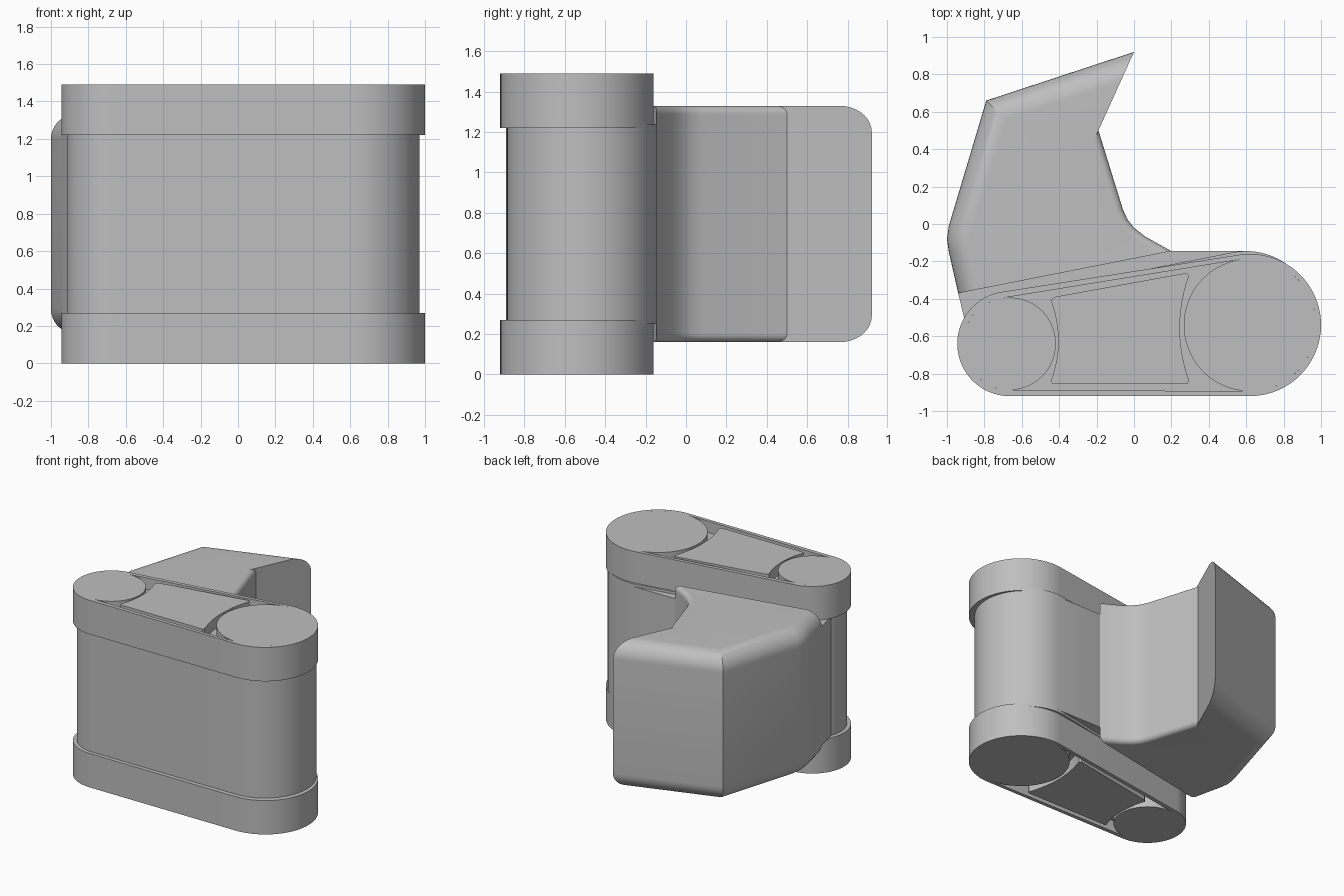
import bpy, math
from mathutils import Vector as V

if "Cube" in bpy.data.objects:
    bpy.data.objects.remove(bpy.data.objects["Cube"])

grey = bpy.data.materials.new("plain_grey")
grey.diffuse_color = (0.52, 0.52, 0.52, 1)
grey.use_nodes = True
grey.node_tree.nodes["Principled BSDF"].inputs["Base Color"].default_value = grey.diffuse_color
HEIGHT = 1.49
LEFT, RIGHT = V((-0.665, -0.64)), V((0.62, -0.54))


def add_mesh(name, verts, faces):
    me = bpy.data.meshes.new(name)
    me.from_pydata(verts, [], faces)
    me.materials.append(grey)
    ob = bpy.data.objects.new(name, me)
    bpy.context.collection.objects.link(ob)
    bpy.ops.object.select_all(action='DESELECT')
    ob.select_set(True)
    bpy.context.view_layer.objects.active = ob
    bpy.ops.object.mode_set(mode='EDIT')
    bpy.ops.mesh.select_all(action='SELECT')
    bpy.ops.mesh.normals_make_consistent(inside=False)
    bpy.ops.object.mode_set(mode='OBJECT')
    bpy.ops.object.shade_smooth_by_angle(angle=math.radians(25))
    return ob


def loft(name, levels):
    """Closed solid through a list of (z, outline) with equal point counts."""
    n = len(levels[0][1])
    verts = [(p[0], p[1], z) for z, pts in levels for p in pts]
    faces = [list(range(n))[::-1], list(range(len(verts) - n, len(verts)))]
    for k in range(len(levels) - 1):
        for i in range(n):
            j = (i + 1) % n
            faces.append([k * n + i, k * n + j, (k + 1) * n + j, (k + 1) * n + i])
    return add_mesh(name, verts, faces)


def prism(name, pts, z0, z1):
    return loft(name, [(z0, pts), (z1, pts)])


def hull(c1, r1, c2, r2, n=40):
    """Outline of a belt running round two circles."""
    d = c2 - c1
    a, b = math.atan2(d.y, d.x), math.acos((r1 - r2) / d.length)
    out = []
    for c, r, s, e in ((c2, r2, a - b, a + b), (c1, r1, a + b, a + 2 * math.pi - b)):
        for k in range(n + 1):
            t = s + (e - s) * k / n
            out.append(c + r * V((math.cos(t), math.sin(t))))
    return out


def circle(c, r, n=72):
    return [c + r * V((math.cos(2 * math.pi * k / n), math.sin(2 * math.pi * k / n)))
            for k in range(n)]


# main body between the caps, plus its wedge-shaped back
prism("body", hull(LEFT, 0.25, V((0.60, -0.515)), 0.37), 0.25, 1.24)
prism("body_back", [(0.6, -0.145), (0.2, -0.145), (-0.94, -0.37), (-0.895, -0.555),
                    (-0.5, -0.6), (0.6, -0.4)], 0.27, 1.22)

# end caps: slab, raised rim, two discs and a waisted plate
CAP, DEEP = 0.27, 0.09
outer = hull(LEFT, 0.28, RIGHT, 0.38)
inner = hull(LEFT, 0.247, RIGHT, 0.354)
plate = []
for k in range(13):      # right side, going up
    t = -0.95 + 1.9 * k / 12
    plate.append((0.245 + 0.055 * t * t, -0.557 + 0.298 * t))
plate += [(0.28, -0.262), (-0.425, -0.39)]
for k in range(13):      # left side, going down
    t = 0.95 - 1.9 * k / 12
    plate.append((-0.405 - 0.045 * t * t, -0.625 + 0.23 * t))
plate += [(-0.435, -0.855), (0.285, -0.855)]

for tag, place in (("bottom", lambda z: z), ("top", lambda z: HEIGHT - z)):
    def span(name, pts, a, b):
        prism(tag + name, pts, *sorted((place(a), place(b))))
    span("_cap", outer, DEEP, CAP)
    span("_disc_small", circle(LEFT, 0.247), 0, DEEP)
    span("_disc_large", circle(RIGHT, 0.354), 0, DEEP)
    span("_plate", plate, 0, DEEP)
    n = len(outer)
    loops = [(outer, 0), (outer, DEEP), (inner, DEEP), (inner, 0)]
    verts = [(p.x, p.y, place(z)) for pts, z in loops for p in pts]
    faces = []
    for k in range(4):
        for i in range(n):
            j, m = (i + 1) % n, (k + 1) % 4
            faces.append([k * n + i, k * n + j, m * n + j, m * n + i])
    add_mesh(tag + "_rim", verts, faces)

# hooked arm at the back, each side rounded with its own radius
ARM = [V(p) for p in ((0.2, -0.145), (0.06, -0.067), (0.0, -0.02), (-0.035, 0.025),
                      (-0.06, 0.08), (-0.19, 0.5), (0.0, 0.92), (-0.79, 0.66),
                      (-0.99, -0.01), (-1.0, -0.08), (-0.99, -0.15), (-0.94, -0.37))]
RADII = [0.04] * 5 + [0] + [0.13] * 5 + [0]


def arm_outline(depth):
    lines = []
    for i, p in enumerate(ARM):
        e = (ARM[(i + 1) % len(ARM)] - p).normalized()
        r = RADII[i]
        off = r - math.sqrt(max(0, r * r - (r - depth) ** 2)) if depth < r else 0
        lines.append((p + off * V((-e.y, e.x)), e))
    pts = []
    for i in range(len(ARM)):
        (p, d), (q, e) = lines[i - 1], lines[i]
        w = q - p
        pts.append(p + d * ((w.x * e.y - w.y * e.x) / (d.x * e.y - d.y * e.x)))
    return pts


depths = sorted({round(r * (1 - math.cos(math.radians(a))), 5)
                 for r in (0.04, 0.13) for a in range(0, 91, 10)})
Z0, Z1 = 0.16, 1.33
levels = [(Z0 + d, arm_outline(d)) for d in depths]
levels += [(Z1 - d, arm_outline(d)) for d in reversed(depths)]
loft("hooked_arm", levels)
